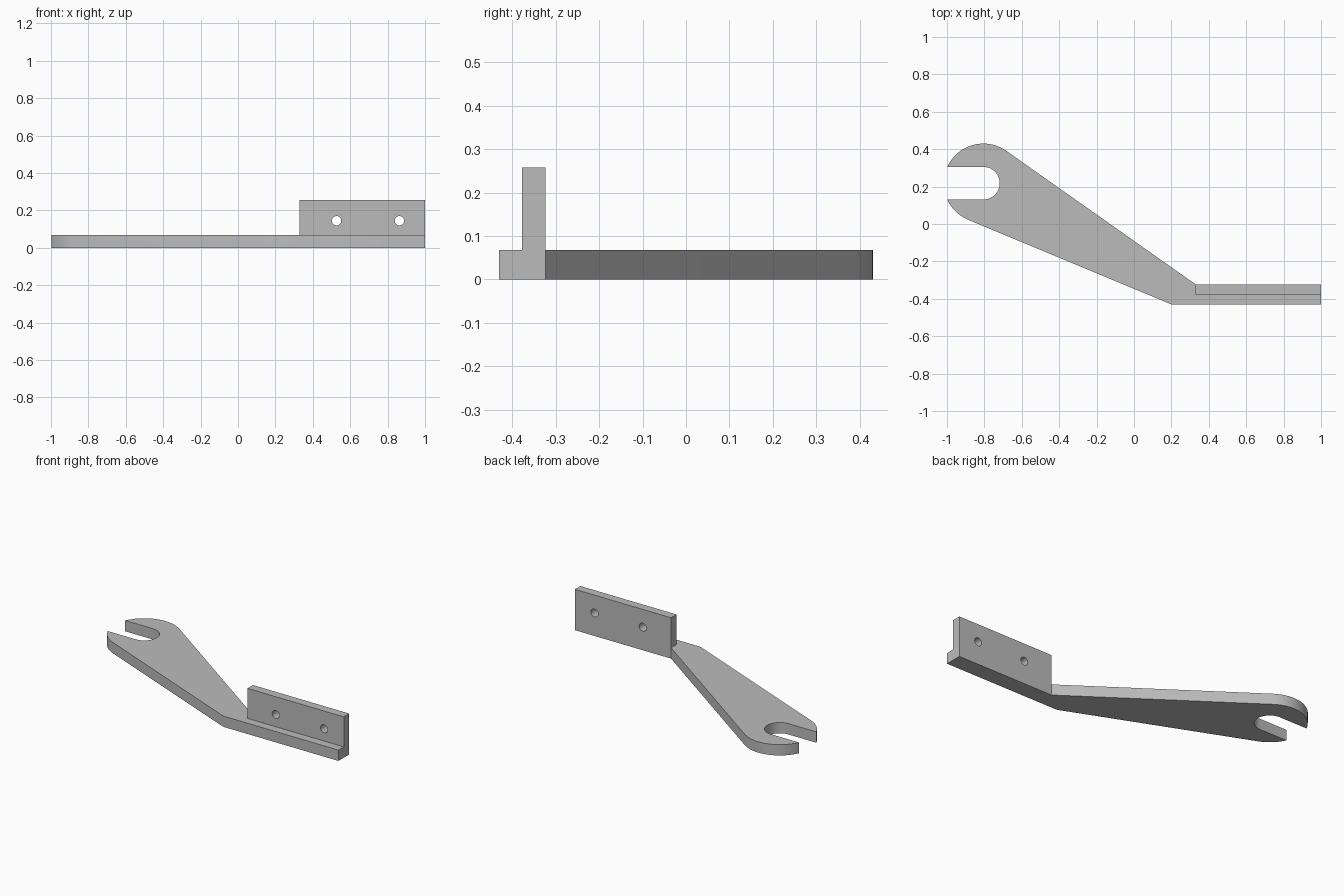
import bpy, bmesh, math
from mathutils import Vector

cube = bpy.data.objects.get("Cube")
if cube:
    bpy.data.objects.remove(cube, do_unlink=True)

# Single plain grey material
GREY = (0.5, 0.5, 0.5, 1)
steel = bpy.data.materials.new("plain grey")
steel.diffuse_color = GREY
steel.use_nodes = True
steel.node_tree.nodes["Principled BSDF"].inputs["Base Color"].default_value = GREY

THICK = 0.068
HEAD, HEAD_R, SLOT_R = Vector((-0.805, 0.218)), 0.212, 0.087


def arc(centre, radius, start, end, steps):
    return [centre + radius * Vector((math.cos(a), math.sin(a)))
            for a in (start + (end - start) * i / steps for i in range(steps + 1))]


def tangent_angle(point, side):
    """Angle on the head circle where a line from the point touches it."""
    d = point - HEAD
    return math.atan2(d.y, d.x) + side * math.acos(HEAD_R / d.length)


def prism(name, outline, z0, z1):
    bm = bmesh.new()
    face = bm.faces.new([bm.verts.new((p[0], p[1], z0)) for p in outline])
    top = bmesh.ops.extrude_face_region(bm, geom=[face])["geom"]
    bmesh.ops.translate(bm, vec=(0, 0, z1 - z0),
                        verts=[v for v in top if isinstance(v, bmesh.types.BMVert)])
    bmesh.ops.recalc_face_normals(bm, faces=bm.faces[:])
    mesh = bpy.data.meshes.new(name)
    bm.to_mesh(mesh)
    bm.free()
    mesh.materials.append(steel)
    obj = bpy.data.objects.new(name, mesh)
    bpy.context.collection.objects.link(obj)
    return obj


def smooth(obj):
    bpy.ops.object.select_all(action="DESELECT")
    obj.select_set(True)
    bpy.context.view_layer.objects.active = obj
    bpy.ops.object.shade_smooth_by_angle(angle=math.radians(30))


# Flat arm: slotted round head, tapering shank and straight foot
inner, outer = Vector((0.33, -0.323)), Vector((0.2, -0.43))
tip = math.pi - math.asin(SLOT_R / HEAD_R)
outline = [outer, Vector((1, -0.43)), Vector((1, -0.323)), inner]
outline += arc(HEAD, HEAD_R, tangent_angle(inner, 1), tip, 24)
outline += arc(HEAD, SLOT_R, math.pi / 2, -math.pi / 2, 32)
outline += arc(HEAD, HEAD_R, 2 * math.pi - tip,
               tangent_angle(outer, -1) + 2 * math.pi, 12)
arm = prism("slotted_arm", outline, 0, THICK)
smooth(arm)

# Upright mounting flange along the back edge of the foot
flange = prism("mounting_flange",
               [(0.33, -0.377), (1, -0.377), (1, -0.323), (0.33, -0.323)], THICK, 0.257)

# Two screw holes through the flange
for i, x in enumerate((0.527, 0.863)):
    bpy.ops.mesh.primitive_cylinder_add(vertices=32, radius=0.025, depth=0.2,
                                        location=(x, -0.35, 0.145),
                                        rotation=(math.pi / 2, 0, 0))
    cutter = bpy.context.object
    cutter.name = f"hole_cutter_{i + 1}"
    cutter.data.materials.append(steel)
    cutter.hide_render = True
    cut = flange.modifiers.new("screw hole", "BOOLEAN")
    cut.operation, cut.solver, cut.object = "DIFFERENCE", "EXACT", cutter
    bpy.context.view_layer.objects.active = flange
    bpy.ops.object.modifier_apply(modifier=cut.name)
    bpy.data.objects.remove(cutter, do_unlink=True)
smooth(flange)
